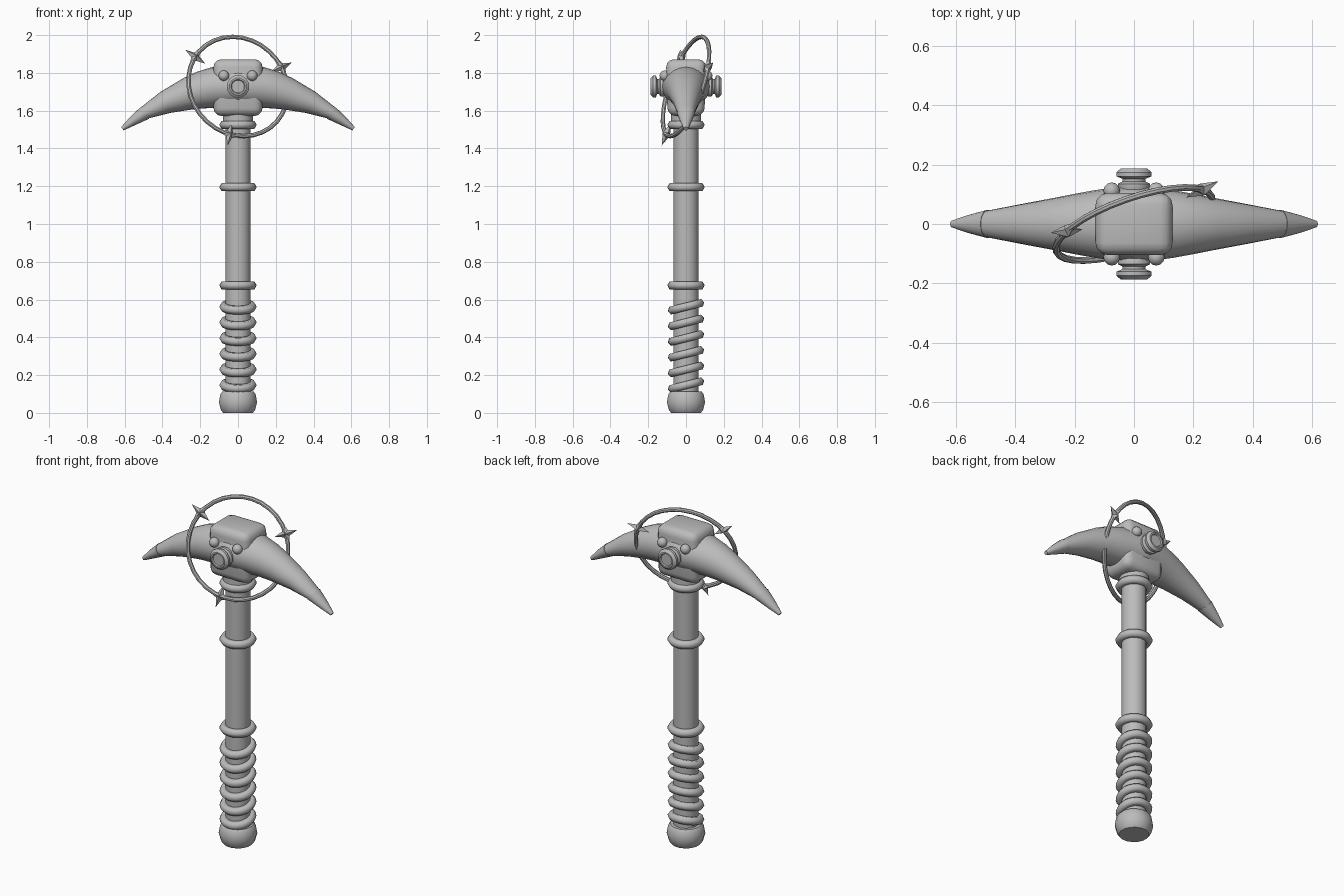
import bpy, bmesh, math
from mathutils import Vector, Matrix

cube = bpy.data.objects.get("Cube")
if cube:
    bpy.data.objects.remove(cube, do_unlink=True)

GREY = (0.5, 0.5, 0.5, 1)
stone = bpy.data.materials.new("plain grey")
stone.use_nodes = True
stone.diffuse_color = GREY
stone.node_tree.nodes["Principled BSDF"].inputs["Base Color"].default_value = GREY


def finish(obj, name, angle=40):
    """Name, colour and shade the part."""
    obj.name = obj.data.name = name
    obj.data.materials.append(stone)
    bpy.ops.object.select_all(action='DESELECT')
    obj.select_set(True)
    bpy.context.view_layer.objects.active = obj
    bpy.ops.object.shade_smooth_by_angle(angle=math.radians(angle))
    return obj


def from_bmesh(bm, name, angle=40):
    bmesh.ops.recalc_face_normals(bm, faces=bm.faces)
    mesh = bpy.data.meshes.new(name)
    bm.to_mesh(mesh)
    bm.free()
    obj = bpy.data.objects.new(name, mesh)
    bpy.context.collection.objects.link(obj)
    return finish(obj, name, angle)


def skin(loops, name, angle=40):
    """Join closed loops of points into a capped tube."""
    bm = bmesh.new()
    rows = [[bm.verts.new(p) for p in loop] for loop in loops]
    n = len(rows[0])
    for a, b in zip(rows, rows[1:]):
        for i in range(n):
            j = (i + 1) % n
            bm.faces.new((a[i], a[j], b[j], b[i]))
    bm.faces.new(rows[0])
    bm.faces.new(rows[-1])
    return from_bmesh(bm, name, angle)


def lathe(profile, name, sides=16, angle=40, matrix=Matrix()):
    turn = [math.tau * (i + 0.5) / sides for i in range(sides)]
    return skin([[matrix @ Vector((r * math.cos(t), r * math.sin(t), z)) for t in turn]
                 for r, z in profile], name, angle)


def band(name, z, tilt=0):
    bpy.ops.mesh.primitive_torus_add(location=(0, 0, z), rotation=(tilt, 0, 0),
                                     major_radius=0.075, minor_radius=0.024,
                                     major_segments=24, minor_segments=6)
    return finish(bpy.context.object, name, 65)


# Handle, pommel and collar
lathe([(0.067, 0.06), (0.067, 1.62)], "handle")
lathe([(0.08, 0), (0.092, 0.015), (0.103, 0.055), (0.095, 0.1), (0.085, 0.112)], "pommel", angle=50)
lathe([(0.08, 1.545), (0.08, 1.6)], "collar")

# Handle bands and slanted grip wrap
for label, z in (("lower", 0.675), ("middle", 1.195), ("upper", 1.525)):
    band(label + "_band", z)
for i in range(6):
    band(f"grip_wrap_{i + 1}", 0.147 + 0.083 * i, math.radians(14))

# Head block
bpy.ops.mesh.primitive_cube_add(size=1, location=(0, 0, 1.722))
block = bpy.context.object
block.scale = (0.26, 0.212, 0.3)
bpy.ops.object.transform_apply(location=False, rotation=False, scale=True)
bm = bmesh.new()
bm.from_mesh(block.data)
for v in bm.verts:
    if v.co.z < 0:
        v.co.y *= 0.92
bmesh.ops.bevel(bm, geom=bm.edges[:], offset=0.042, segments=3, profile=0.5, affect='EDGES')
bm.to_mesh(block.data)
bm.free()
finish(block, "head_block")

# Curved horns: top point, bottom point and half depth of each section
SECTIONS = [((0, 1.842), (0, 1.62), 0.132), ((0.14, 1.83), (0.12, 1.615), 0.114),
            ((0.22, 1.805), (0.185, 1.612), 0.101), ((0.29, 1.772), (0.245, 1.606), 0.088),
            ((0.41, 1.7), (0.36, 1.588), 0.066), ((0.515, 1.617), (0.47, 1.56), 0.045)]
TIP = [SECTIONS[-1], ((0.57, 1.565), (0.54, 1.527), 0.029), ((0.618, 1.513), (0.606, 1.496), 0.011)]


def horn_loops(sections, side, swell=1):
    loops = []
    for top, bottom, depth in sections:
        top, bottom = Vector((top[0] * side, 0, top[1])), Vector((bottom[0] * side, 0, bottom[1]))
        mid, half = (top + bottom) / 2, (top - bottom) / 2 * swell
        loops.append([mid + half * math.cos(t) + Vector((0, depth * swell * math.sin(t), 0))
                      for t in (math.tau * i / 20 for i in range(20))])
    return loops


for label, side in (("left", 1), ("right", -1)):
    skin(horn_loops(SECTIONS, side), label + "_horn")
    skin(horn_loops(TIP, side, 1.06), label + "_horn_tip")

# Round knobs and rivets on the front and back
KNOB = [(0.045, 0.09), (0.056, 0.125), (0.056, 0.135), (0.04, 0.143), (0.04, 0.152),
        (0.061, 0.16), (0.061, 0.174), (0.046, 0.187), (0.038, 0.187), (0.034, 0.181)]
for label, side in (("front", -1), ("back", 1)):
    face = Matrix.Translation((0, 0, 1.728)) @ Matrix.Rotation(-side * math.pi / 2, 4, 'X')
    lathe(KNOB, label + "_knob", 12, 35, face)
    for x in (-0.075, 0.075):
        bpy.ops.mesh.primitive_uv_sphere_add(segments=12, ring_count=8, radius=0.028,
                                             location=(x, side * 0.112, 1.785))
        finish(bpy.context.object, f"{label}_rivet_{'left' if x > 0 else 'right'}")

# Tilted halo ring
CENTRE = Vector((0, 0, 1.728))
normal = Vector((0.35, -1, 0.35)).normalized()
bpy.ops.mesh.primitive_torus_add(location=CENTRE, rotation=normal.to_track_quat('Z', 'Y').to_euler(),
                                 major_radius=0.277, minor_radius=0.012,
                                 major_segments=32, minor_segments=8)
finish(bpy.context.object, "halo_ring")

# Four-pointed stars riding on the ring
for i, (x, z) in enumerate([(-0.23, 0.16), (0.235, 0.105), (-0.045, -0.255)]):
    out = Vector((x, 0.35 * (x + z), z)).normalized()
    along = normal.cross(out)
    spot = CENTRE + out * 0.277
    bm = bmesh.new()
    rim = []
    for k in range(8):
        reach = 0.023 if k % 2 else 0.065
        t = math.tau * k / 8
        rim.append(bm.verts.new(spot + (out * math.cos(t) + along * math.sin(t)) * reach))
    for s in (-1, 1):
        peak = bm.verts.new(spot + normal * 0.022 * s)
        for k in range(8):
            bm.faces.new((rim[k], rim[(k + 1) % 8], peak))
    from_bmesh(bm, f"star_{i + 1}", 10)
